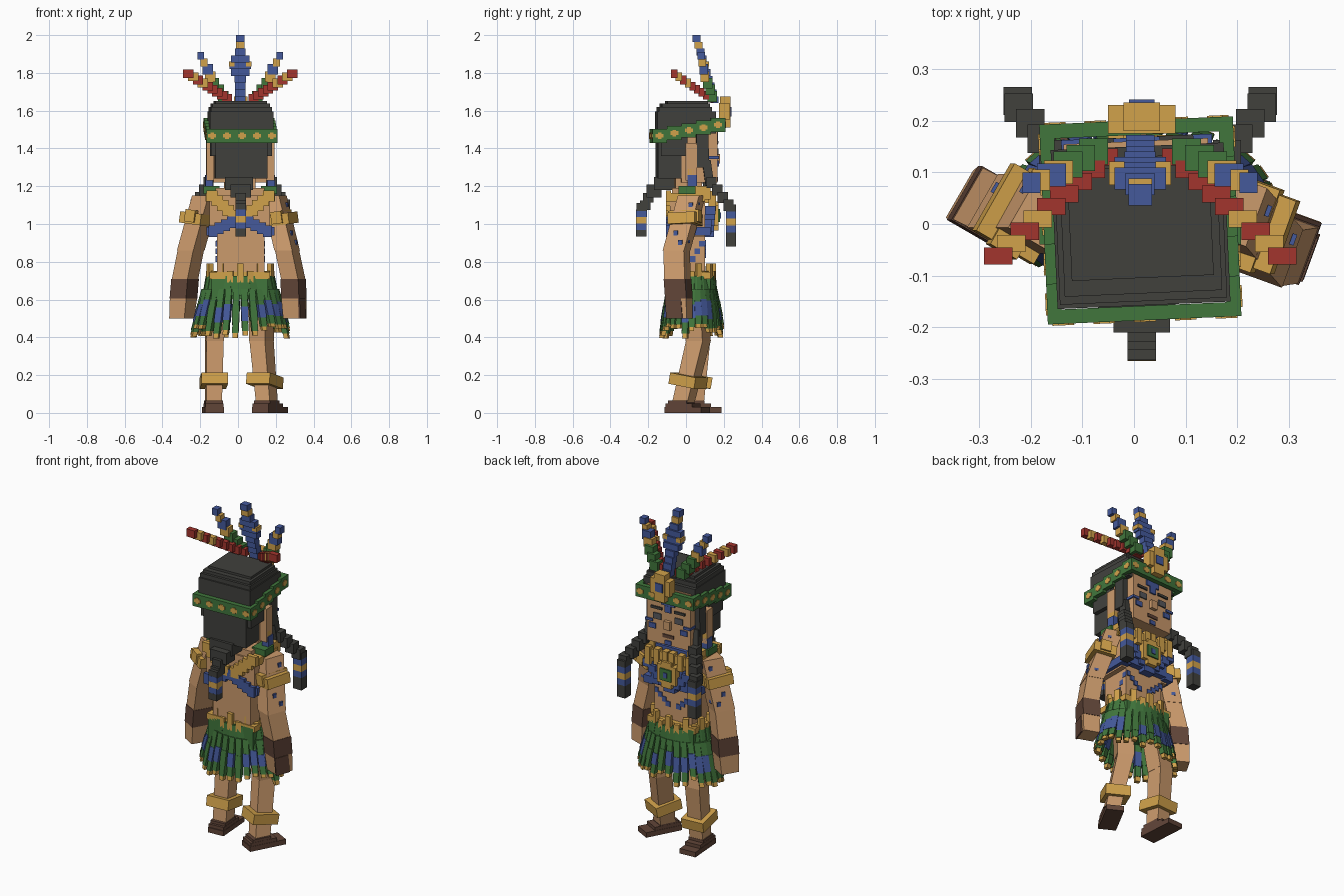
import bpy, bmesh, math, random
from mathutils import Matrix, Vector

random.seed(7)
if "Cube" in bpy.data.objects:
    bpy.data.objects.remove(bpy.data.objects["Cube"])

COLOURS = {
    "skin": (.6, .325, .15), "hair_black": (.052, .052, .046), "leaf_green": (.052, .18, .045),
    "gold": (.64, .36, .07), "blue": (.058, .1, .33), "red": (.36, .035, .027),
    "brown": (.12, .06, .04), "eye_grey": (.1, .1, .11),
}
SKIN, HAIR, GREEN, GOLD, BLUE, RED, BROWN, GREY = range(8)
LETTERS = {"k": HAIR, "g": GREEN, "y": GOLD, "b": BLUE, "r": RED}
MATS = []
for label, rgb in COLOURS.items():
    m = bpy.data.materials.new(label)
    m.use_nodes = True
    m.diffuse_color = (*rgb, 1)
    m.node_tree.nodes["Principled BSDF"].inputs["Base Color"].default_value = (*rgb, 1)
    MATS.append(m)


def limb(mat, low, high, w, d, yaw=0.0, grow=1.0):
    """Slanted box between two level end caps."""
    return mat, Vector(low), Vector(high), w, d, yaw, grow


def block(mat, x0, x1, y0, y1, z0, z1):
    x, y = (x0 + x1) / 2, (y0 + y1) / 2
    return limb(mat, (x, y, z0), (x, y, z1), x1 - x0, y1 - y0)


def part(name, items, move=Matrix()):
    bm = bmesh.new()
    for mat, low, high, w, d, yaw, grow in items:
        spin = Matrix.Rotation(math.radians(yaw), 3, "Z")
        caps = []
        for c, s in ((low, grow), (high, 1)):
            caps.append([bm.verts.new(move @ (c + spin @ Vector((i * w * s / 2, j * d * s / 2, 0))))
                         for i, j in ((-1, -1), (1, -1), (1, 1), (-1, 1))])
        a, b = caps
        for f in [a[::-1], b] + [[a[k], a[k - 3], b[k - 3], b[k]] for k in range(4)]:
            bm.faces.new(f).material_index = mat
    bmesh.ops.recalc_face_normals(bm, faces=bm.faces)
    mesh = bpy.data.meshes.new(name)
    bm.to_mesh(mesh)
    bm.free()
    for m in MATS:
        mesh.materials.append(m)
    bpy.context.collection.objects.link(bpy.data.objects.new(name, mesh))


def chain(start, end, pattern, w, d, h):
    """Row of blocks stepping from start to end, coloured by letters."""
    a, b, out = Vector(start), Vector(end), []
    up = Vector((0, 0, h / 2))
    for i, ch in enumerate(pattern):
        p = a.lerp(b, i / (len(pattern) - 1))
        out.append(limb(LETTERS[ch], p - up, p + up, w, d))
    return out


def ring(count, rx, ry, cx=.012, cy=.03):
    """Points and headings around an ellipse."""
    for i in range(count):
        t = math.tau * i / count
        yield i, cx + rx * math.cos(t), cy + ry * math.sin(t), math.degrees(math.atan2(ry * math.cos(t), -rx * math.sin(t)))


turn = Matrix.Rotation(math.radians(2.5), 4, "Z")
X0 = .012  # middle of the head


def pair(s, mat, near, far, *rest):
    """Block mirrored to side s of the head's middle."""
    a, b = sorted((X0 + s * near, X0 + s * far))
    return block(mat, a, b, *rest)


# Head, ears and face paint
face = [block(SKIN, -.13, .15, -.03, .16, 1.22, 1.56), block(SKIN, -.07, .09, -.06, .08, 1.1, 1.26),
        pair(1, SKIN, -.02, .02, .16, .18, 1.32, 1.37), pair(1, BROWN, -.035, .035, .16, .166, 1.265, 1.285),
        pair(1, BLUE, -.045, .045, .16, .167, 1.46, 1.5), pair(1, BLUE, -.02, .02, .16, .168, 1.42, 1.46),
        pair(1, BLUE, -.02, .02, .16, .167, 1.225, 1.25)]
for s in (-1, 1):
    face += [pair(s, SKIN, .13, .18, -.01, .05, 1.23, 1.43),
             pair(s, GREY, .045, .095, .16, .167, 1.365, 1.4), pair(s, HAIR, .04, .11, .16, .168, 1.425, 1.44),
             pair(s, BLUE, .08, .125, .16, .168, 1.305, 1.335), pair(s, BLUE, .1, .146, .1, .168, 1.345, 1.36),
             pair(s, GOLD, .14, .18, .0, .05, 1.26, 1.29), pair(s, BLUE, .145, .185, .0, .05, 1.2, 1.26)]
part("head", face, turn)

# Hair in stepped layers
hair = [block(HAIR, -.125, .15, -.155, -.02, 1.24, 1.5), block(HAIR, -.15, .175, -.14, .0, 1.36, 1.5),
        block(HAIR, -.155, .18, -.158, .15, 1.48, 1.595), block(HAIR, -.15, .174, -.15, .13, 1.595, 1.62),
        block(HAIR, -.14, .165, -.135, .12, 1.62, 1.638), block(HAIR, -.125, .15, -.105, .11, 1.638, 1.652)]
for s in (-1, 1):
    hair += [limb(HAIR, (X0 + s * .155, .08, 1.3), (X0 + s * .15, .08, 1.5), .04, .065),
             limb(HAIR, (X0 + s * .16, .12, 1.2), (X0 + s * .152, .1, 1.34), .035, .045)]
part("hair", hair, turn)

# Headband rising in steps toward the brow, with gold studs
L, R, B, F, H = -.175, .2, -.187, .2, .037
STEPS = 5
band, depth = [], (F - B) / STEPS
for k in range(STEPS):
    y0, z = B + k * depth, 1.467 + k * .0145
    for a, b in ((L, L + .028), (R - .028, R)):
        band.append(block(GREEN, a, b, y0, y0 + depth, z - H, z + H))
    for end, y in ((0, B), (STEPS - 1, F - .028)):
        if k == end:
            band.append(block(GREEN, L, R, y, y + .028, z - H, z + H))
            out = y - .003 if k == 0 else y + .025
            for i in range(5):
                x = L + .03 + i * .079
                for h, w in ((.017, .02), (.01, .042)):
                    band.append(block(GOLD, x - w / 2, x + w / 2, out, out + .006, z - h, z + h))
    for x in (L - .003, R - .003):
        for h, w in ((.017, .02), (.01, .042)):
            y = y0 + depth / 2
            band.append(block(GOLD, x, x + .006, y - w / 2, y + w / 2, z - h, z + h))
part("headband", band, turn)

# Brow ornament
part("brow_ornament", [block(GOLD, -.05, .08, .175, .23, 1.55, 1.64), block(GOLD, -.02, .05, .18, .235, 1.51, 1.675),
                       block(BLUE, -.01, .04, .23, .241, 1.57, 1.62)])

# Feathers
crown = []
for i, w in enumerate([.055, .055, .055, .06, .1, .112, .1, .056, .045, .045]):
    z, y = 1.64 + i * .036, .15 - i * .0105
    crown.append(block(GOLD if i == 8 else BLUE, X0 - w / 2, X0 + w / 2, y - .02, y + .022, z, z + .036))
for s in (-1, 1):
    crown.append(pair(s, GOLD, .03, .06, .075, .121, 1.835, 1.86))
part("tall_feather", crown)
for s, name in ((1, "left"), (-1, "right")):
    part(name + "_green_feather", chain((X0 + s * .09, .14, 1.675), (X0 + s * .14, .115, 1.745), "ggg", .056, .05, .056)
         + chain((X0 + s * .158, .1, 1.78), (X0 + s * .172, .095, 1.82), "yb", .056, .045, .056)
         + chain((X0 + s * .192, .085, 1.855), (X0 + s * .21, .08, 1.89), "yb", .035, .04, .04))
    part(name + "_red_feather", chain((X0 + s * .07, .13, 1.665), (X0 + s * .275, -.062, 1.795), "rrrrryryr", .055, .033, .046))

# Braids with wrapped ends
for s, name in ((1, "left"), (-1, "right")):
    part(name + "_braid", chain((X0 + s * .168, .135, 1.22), (X0 + s * .235, .225, 1.1), "kkkk", .055, .055, .06)
         + chain((X0 + s * .237, .238, 1.085), (X0 + s * .237, .238, .9), "kbybkk", .055, .055, .037))
part("back_braid", [block(HAIR, -.07, .08, -.17, -.06, 1.18, 1.25), block(HAIR, -.04, .07, -.21, -.13, 1.14, 1.21)]
     + chain((.015, -.2, 1.14), (.015, -.215, 1.1), "kk", .056, .056, .05)
     + chain((.015, -.235, 1.09), (.015, -.237, .955), "kbybk", .056, .056, .04))

# Torso with painted marks
torso = [block(SKIN, -.11, .14, -.08, .1, .7, .96), block(SKIN, -.15, .17, -.085, .1, .93, 1.15),
         block(SKIN, -.12, .14, -.075, .09, 1.15, 1.19)]
for s in (-1, 1):
    for i in range(4):
        torso.append(pair(s, BLUE, .02 + i * .027, .05 + i * .025, .1, .106, .82 + i * .022, .85 + i * .022))
    for k in range(3):
        torso.append(pair(s, BLUE, .12, .13, .02 + k * .025, .05 + k * .025, .8 + k * .04, .83 + k * .04))
part("torso", torso)

# Chest wrap, collar, medallion and crossed straps
wrap = [block(BLUE, -.12, .14, .08, .135, .95, 1.08), block(GOLD, -.12, .14, .06, .145, 1.11, 1.16),
        block(BLUE, -.1, .12, .04, .12, 1.16, 1.19), block(GOLD, -.05, .075, .12, .172, .99, 1.1),
        block(GOLD, -.02, .045, .12, .172, .965, 1.12),
        block(GREEN, -.025, .05, .17, .18, 1.01, 1.08), block(BLUE, .0, .026, .175, .184, 1.03, 1.06)]
for s in (-1, 1):
    for i in range(5):
        x, z = .15 - i * .029, 1.15 - i * .026
        wrap.append(pair(s, GOLD, x - .03, x + .03, -.105, -.08, z - .03, z + .028))
        if i % 2 == 0:
            wrap.append(pair(s, GOLD, x - .03, x + .004, .12, .158, 1.07 + i * .005, 1.175))
        x, z = .145 - i * .033, .965 + i * .016
        wrap.append(pair(s, BLUE, x - .024, x + .024, -.105, -.08, z - .035, z + .028))
        wrap.append(pair(s, BLUE, x - .024, x + .024, .1, .155 - i * .002, 1.05 - i * .03, 1.095 - i * .03))
    wrap += [pair(s, BLUE, .12, .18, -.09, .13, .94, .985), pair(s, GOLD, .115, .185, -.08, .1, 1.12, 1.165),
             pair(s, GREEN, .11, .195, -.04, .05, 1.16, 1.2), pair(s, GOLD, .11, .18, .05, .13, 1.13, 1.2)]
part("chest_wrap", wrap)

# Arms: shoulder, elbow, wrist, fingertip
ARMS = {"left": (1, -20, (.19, .03, 1.15), (.26, -.05, .86), (.292, -.045, .71), (.3, -.03, .5)),
        "right": (-1, -30, (-.17, .02, 1.15), (-.25, .02, .86), (-.28, .035, .71), (-.298, .035, .5))}
for name, (s, yaw, *joints) in ARMS.items():
    sh, el, wr, tip = map(Vector, joints)
    cuff, heading = wr.lerp(tip, .5), Matrix.Rotation(math.radians(yaw), 4, "Z")
    arm = [limb(SKIN, el, sh, .1, .12, yaw), limb(SKIN, wr, el, .095, .115, yaw),
           limb(BROWN, cuff, wr, .1, .12, yaw), limb(SKIN, tip, cuff, .1, .115, yaw, .92)]
    for z, across, along in ((.89, .048, .03), (.94, .048, -.01), (1.09, .048, .03), (.9, .01, .058), (1.1, .01, .058)):
        spot = el.lerp(sh, (z - el.z) / (sh.z - el.z)) + heading @ Vector((s * across, along, 0))
        arm.append(limb(BLUE, spot, spot + Vector((0, 0, .025)), .022 if along > .05 else .009, .009 if along > .05 else .022, yaw))
    if s > 0:
        side = heading @ Vector((.049, -.015, 0))
        arm.append(limb(BROWN, tip + side, cuff + side, .009, .09, yaw))
    part(name + "_arm", arm)
    mid = el.lerp(sh, .57) + Vector((s * .012, 0, 0))
    spin = Matrix.Translation(mid) @ Matrix.Rotation(math.radians(-8 * s), 4, "Y") @ heading
    part(name + "_armband", [block(GOLD, -.065, .065, -.075, .075, -.03, .03),
                             block(GOLD, -.03, .03, -.085, .085, -.02, .045)], spin)

# Belt posts
belt = [block(GOLD, -.15, .17, -.085, .13, .71, .745)]
for i, x, y, yaw in ring(20, .168, .117):
    belt.append(limb(GOLD, (x, y, .69), (x, y, .79 if i % 2 else .75), .032, .025, yaw))
part("belt", belt)

# Skirt: yoke and hanging strips with painted bands and gold tips
skirt = [block(GREEN, -.14, .16, -.085, .13, .6, .73)]
for i, x, y, yaw in ring(22, .165, .112):
    skirt.append(limb(GREEN, (x * 1.12, y * 1.06, .62), (x, y, .725), .055, .03, yaw))
for i, x, y, yaw in ring(30, .19, .12):
    top = Vector((x, y, .655))
    fall = Vector(((x - .012) * .33, (y - .03) * .33, -random.uniform(.2, .27)))
    mark = BLUE if random.random() < .62 else GREEN
    cuts = [top + fall * f for f in (0, random.uniform(.25, .42), .68, .9, 1)]
    for k, (mat, w) in enumerate(((GREEN, .034), (mark, .038), (GREEN, .033), (GOLD, .027))):
        skirt.append(limb(mat, cuts[k + 1], cuts[k], w, w - .002, yaw))
part("skirt", skirt)

# Legs, anklets and stepped feet
LEGS = {"left": (-28, (.12, .05, .62), (.125, .065, .38), (.155, -.02, .03)),
        "right": (4, (-.11, .04, .62), (-.125, .075, .38), (-.13, .045, .03))}
for name, (yaw, hip, knee, ankle) in LEGS.items():
    part(name + "_leg", [limb(SKIN, knee, hip, .095, .1, yaw), limb(SKIN, ankle, knee, .092, .1, yaw, .9)])
    heading = Matrix.Rotation(math.radians(yaw), 4, "Z")
    at = Matrix.Translation((ankle[0], ankle[1], 0)) @ heading
    part(name + "_foot", [block(BROWN, -.05, .05, -.08, .14, 0, .03), block(BROWN, -.048, .048, -.075, .085, .03, .05),
                          block(BROWN, -.047, .047, -.06, .05, .05, .066)], at)
    c = Vector(ankle).lerp(Vector(knee), .4)
    part(name + "_anklet", [block(GOLD, -.07, .07, -.08, .075, -.03, .03)],
         Matrix.Translation(c) @ heading @ Matrix.Rotation(math.radians(-10), 4, "X"))
